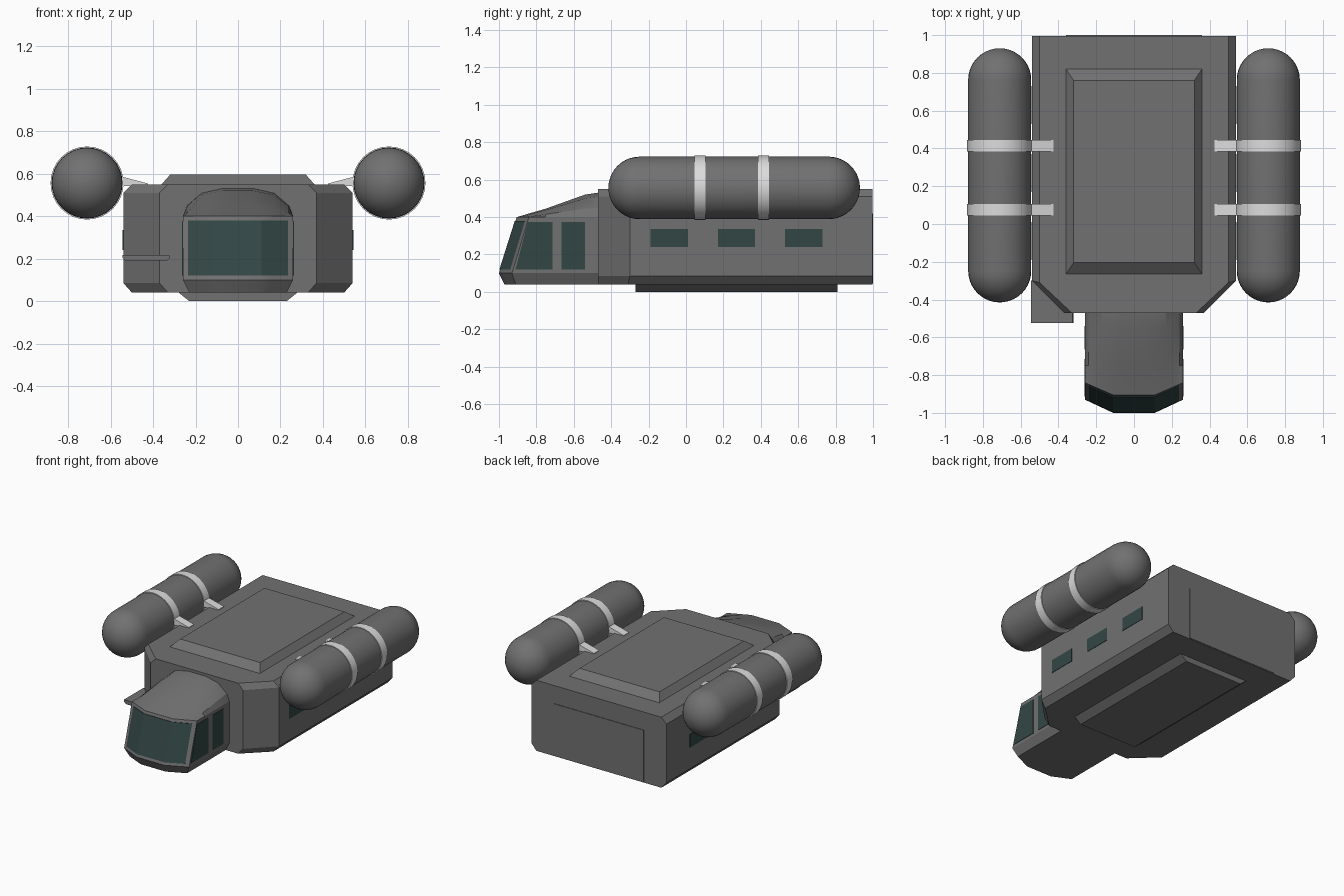
import bpy, bmesh, math
from mathutils import Vector

if "Cube" in bpy.data.objects:
    bpy.data.objects.remove(bpy.data.objects["Cube"])


def material(name, col):
    m = bpy.data.materials.new(name)
    m.diffuse_color = (*col, 1)
    m.use_nodes = True
    m.node_tree.nodes["Principled BSDF"].inputs["Base Color"].default_value = m.diffuse_color
    return m


GREY = material("hull grey", (0.165, 0.165, 0.165))
LIGHT = material("strap light grey", (0.72, 0.72, 0.72))
GLASS = material("dark teal glass", (0.032, 0.062, 0.06))


def finish(name, bm, mat, angle=None):
    bmesh.ops.remove_doubles(bm, verts=bm.verts, dist=1e-5)
    bmesh.ops.recalc_face_normals(bm, faces=bm.faces)
    me = bpy.data.meshes.new(name)
    bm.to_mesh(me)
    bm.free()
    me.materials.append(mat)
    if angle:
        for p in me.polygons:
            p.use_smooth = True
        me.set_sharp_from_angle(angle=math.radians(angle))
    ob = bpy.data.objects.new(name, me)
    bpy.context.collection.objects.link(ob)
    return ob


def skin(bm, rows, closed=True):
    """Quads between successive rows of points."""
    vs = [[bm.verts.new(p) for p in r] for r in rows]
    n = len(rows[0])
    for a, b in zip(vs, vs[1:]):
        for i in range(n if closed else n - 1):
            j = (i + 1) % n
            bm.faces.new((a[i], a[j], b[j], b[i]))
    return vs


def loft(name, rows, mat, angle=None):
    bm = bmesh.new()
    vs = skin(bm, rows)
    bm.faces.new(vs[0])
    bm.faces.new(vs[-1])
    return finish(name, bm, mat, angle)


def prism(name, pts, vec, mat):
    v = Vector(vec)
    return loft(name, [pts, [Vector(p) + v for p in pts]], mat)


def rect(x, y0, y1, z):
    return [(-x, y0, z), (x, y0, z), (x, y1, z), (-x, y1, z)]


def circle(x, y, z, r, n=32):
    return [(x + r * math.cos(2 * math.pi * i / n), y,
             z + r * math.sin(2 * math.pi * i / n)) for i in range(n)]


# main hull with chamfered front corners and bevelled top and bottom edges
def hull_ring(x, yc, xf, z):
    half = [(x, 0.996), (x, yc), (xf, -0.47)]
    return [(a, b, z) for a, b in half] + [(-a, b, z) for a, b in reversed(half)]


loft("hull", [hull_ring(0.50, -0.31, 0.33, 0.04), hull_ring(0.54, -0.30, 0.37, 0.085),
              hull_ring(0.54, -0.30, 0.37, 0.51), hull_ring(0.50, -0.31, 0.33, 0.55)], GREY)

# roof hatch, belly plate and rear door
loft("roof_hatch", [rect(0.36, -0.265, 0.82, 0.545), rect(0.36, -0.265, 0.82, 0.55),
                    rect(0.32, -0.205, 0.76, 0.595)], GREY)
loft("belly_plate", [rect(0.28, -0.27, 0.81, 0.045), rect(0.28, -0.27, 0.81, 0.04),
                     rect(0.23, -0.27, 0.81, 0.0)], GREY)
prism("rear_door", [(-0.36, 0.99, 0.045), (0.36, 0.99, 0.045), (0.36, 0.99, 0.42),
                    (-0.36, 0.99, 0.42)], (0, 0.01, 0), GREY)


# cockpit: faceted nose walls and a rounded roof
def mirror_row(half):
    return [(-x, y, z) for x, y, z in half] + [(x, y, z) for x, y, z in reversed(half)]


def nose_row(x, ys, xf, yf, z):
    half = [(x + (xf - x) * t, ys + (yf - ys) * t, z) for t in (0, 1 / 3, 2 / 3, 1)]
    return mirror_row(half)


def with_back(row):
    a, b = row[0], row[-1]
    return [(a[0], -0.46, a[2])] + row + [(b[0], -0.46, b[2])]


top_row = nose_row(0.26, -0.84, 0.11, -0.905, 0.40)
bm = bmesh.new()
walls = skin(bm, [with_back(nose_row(0.23, -0.91, 0.10, -0.97, 0.04)),
                  with_back(nose_row(0.26, -0.93, 0.11, -1.0, 0.10)),
                  with_back(top_row)], closed=False)
bm.faces.new(walls[0])


def arch(y, z1, z2, z3):
    return mirror_row([(0.26, y, 0.40), (0.24, y, z1), (0.17, y, z2), (0.07, y, z3)])


skin(bm, [top_row, arch(-0.75, 0.415, 0.438, 0.445), arch(-0.54, 0.445, 0.50, 0.52),
          arch(-0.46, 0.45, 0.51, 0.532)], closed=False)
finish("cockpit", bm, GREY, 25)


# wrap-around windscreen following the slanted nose
def nose_y(x, z):
    k = (z - 0.10) / 0.30
    t = max(0, (abs(x) - 0.11) / 0.15)
    front, side = -1.0 + 0.095 * k, -0.93 + 0.09 * k
    return front + (side - front) * t


bm = bmesh.new()
cols = (-0.235, -0.11, 0.11, 0.235)
rows = [[(x, nose_y(x, z) + d, z) for x in cols]
        for z, d in ((0.12, 0.002), (0.12, -0.004), (0.38, -0.004), (0.38, 0.002))]
skin(bm, rows, closed=False)
finish("windscreen", bm, GLASS)

for s, side in ((-1, "left"), (1, "right")):
    # cockpit side windows
    for n, poly in enumerate(([(-0.912, 0.12), (-0.715, 0.12), (-0.715, 0.375), (-0.845, 0.375)],
                              [(-0.665, 0.12), (-0.54, 0.12), (-0.54, 0.375), (-0.665, 0.375)])):
        prism(f"{side}_cockpit_window_{n + 1}", [(s * 0.259, y, z) for y, z in poly],
              (s * 0.004, 0, 0), GLASS)
    # hull windows
    for n, y in enumerate((-0.19, 0.17, 0.53)):
        prism(f"{side}_hull_window_{n + 1}",
              [(s * 0.538, a, b) for a, b in ((y, 0.24), (y + 0.2, 0.24),
                                              (y + 0.2, 0.335), (y, 0.335))],
              (s * 0.005, 0, 0), GLASS)
    # capsule tank
    cx, cz, r = s * 0.711, 0.556, 0.167
    prof = [(-0.415 + r - r * math.cos(a), r * math.sin(a))
            for a in [math.pi / 2 * max(i, 0.1) / 10 for i in range(11)]]
    prof += [(0.515 - y, q) for y, q in reversed(prof)]
    loft(f"{side}_tank", [circle(cx, y, cz, q) for y, q in prof], GREY, 40)
    # straps round the tank with wedge brackets onto the roof
    for n, y in enumerate((0.045, 0.385)):
        loft(f"{side}_strap_{n + 1}", [circle(cx, y, cz, 0.172),
                                       circle(cx, y + 0.06, cz, 0.172)], LIGHT, 40)
        prism(f"{side}_bracket_{n + 1}",
              [(s * a, y, b) for a, b in ((0.60, 0.60), (0.425, 0.554), (0.425, 0.545),
                                          (0.56, 0.54))], (0, 0.06, 0), LIGHT)

# boarding step beside the cockpit
prism("boarding_step", [(-0.545, -0.525, 0.205), (-0.53, -0.525, 0.19), (-0.335, -0.525, 0.19),
                        (-0.32, -0.525, 0.205), (-0.325, -0.525, 0.218),
                        (-0.545, -0.525, 0.218)], (0, 0.225, 0), GREY)
